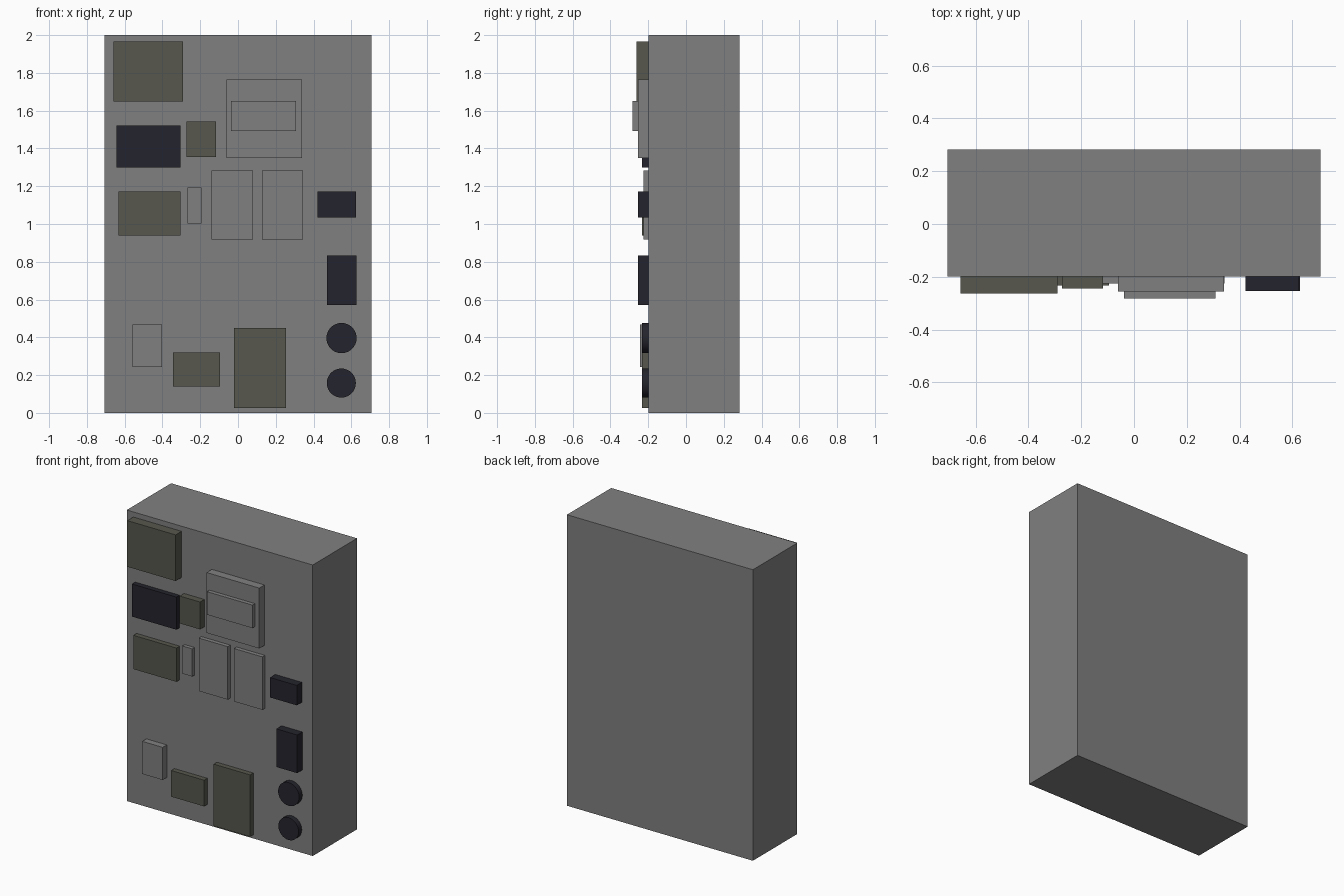
import bpy
import math

if "Cube" in bpy.data.objects:
    bpy.data.objects.remove(bpy.data.objects["Cube"])

def material(name, rgb):
    m = bpy.data.materials.new(name)
    m.diffuse_color = (*rgb, 1.0)
    m.use_nodes = True
    m.node_tree.nodes["Principled BSDF"].inputs["Base Color"].default_value = m.diffuse_color
    return m

GREY = material("mid_grey", (0.216, 0.216, 0.216))
OLIVE = material("olive_grey", (0.095, 0.095, 0.077))
NAVY = material("dark_navy", (0.0176, 0.0176, 0.026))

FRONT, BACK = -0.198, 0.283   # y of the cabinet's front and back faces
SINK = 0.01                   # how far the fittings are set into the cabinet

def box(name, x0, x1, z0, z1, y0, y1, mat):
    bpy.ops.mesh.primitive_cube_add(
        size=1, location=((x0 + x1) / 2, (y0 + y1) / 2, (z0 + z1) / 2))
    ob = bpy.context.object
    ob.name = name
    ob.scale = (x1 - x0, y1 - y0, z1 - z0)
    bpy.ops.object.transform_apply(location=False, rotation=False, scale=True)
    ob.data.materials.append(mat)
    return ob

def disc(name, x, z, r, y0, mat):
    y1 = FRONT + SINK
    bpy.ops.mesh.primitive_cylinder_add(
        vertices=32, radius=r, depth=y1 - y0,
        location=(x, (y0 + y1) / 2, z), rotation=(math.pi / 2, 0, 0))
    ob = bpy.context.object
    ob.name = name
    ob.data.materials.append(mat)
    bpy.ops.object.shade_smooth_by_angle(angle=math.radians(30))

# Cabinet body
box("cabinet", -0.707, 0.707, 0, 2, FRONT, BACK, GREY)

# Rectangular fittings on the front: x range, z range, front y, colour
fittings = [
    ("top_left_box", -0.658, -0.29, 1.648, 1.965, -0.263, OLIVE),
    ("left_screen", -0.643, -0.305, 1.298, 1.522, -0.233, NAVY),
    ("small_module", -0.272, -0.117, 1.355, 1.543, -0.245, OLIVE),
    ("large_panel", -0.06, 0.34, 1.35, 1.765, -0.255, GREY),
    ("panel_cover", -0.038, 0.308, 1.492, 1.65, -0.283, GREY),
    ("left_box", -0.632, -0.305, 0.94, 1.172, -0.233, OLIVE),
    ("narrow_plate", -0.267, -0.192, 1.003, 1.193, -0.224, GREY),
    ("left_plate", -0.14, 0.08, 0.918, 1.282, -0.226, GREY),
    ("right_plate", 0.128, 0.343, 0.918, 1.282, -0.226, GREY),
    ("wide_switch", 0.422, 0.625, 1.035, 1.172, -0.254, NAVY),
    ("tall_switch", 0.47, 0.628, 0.57, 0.832, -0.254, NAVY),
    ("lower_left_plate", -0.558, -0.403, 0.243, 0.467, -0.243, GREY),
    ("lower_box", -0.345, -0.095, 0.14, 0.32, -0.233, OLIVE),
    ("lower_tall_box", -0.022, 0.255, 0.025, 0.45, -0.233, OLIVE),
]
for name, x0, x1, z0, z1, y, mat in fittings:
    box(name, x0, x1, z0, z1, y, FRONT + SINK, mat)

# Round sockets
disc("upper_socket", 0.548, 0.396, 0.08, -0.233, NAVY)
disc("lower_socket", 0.547, 0.158, 0.077, -0.233, NAVY)
